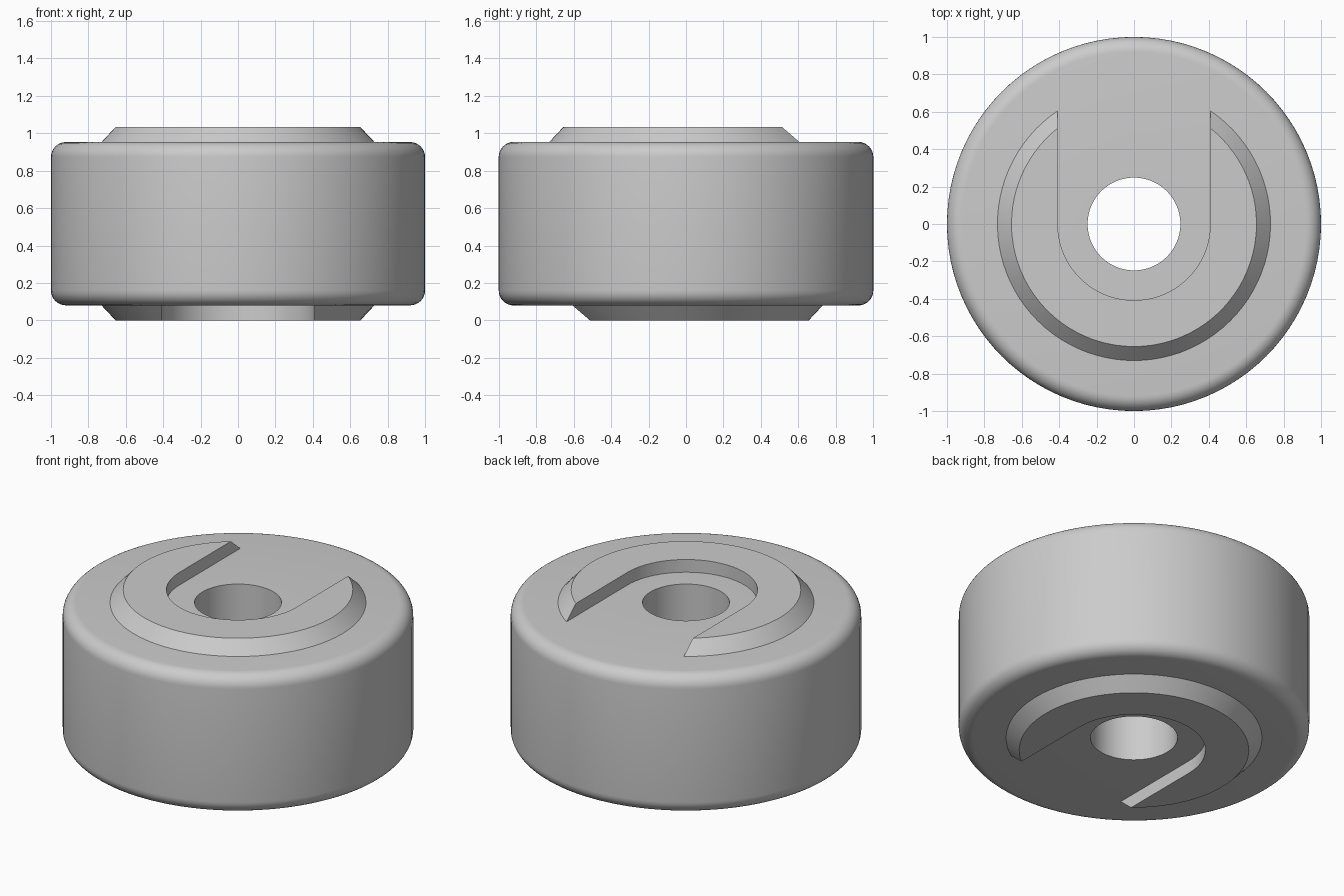
import bpy, bmesh, math
from math import sin, cos, pi

if "Cube" in bpy.data.objects:
    bpy.data.objects.remove(bpy.data.objects["Cube"])

BOT, TOP, HEIGHT = 0.08, 0.953, 1.033   # roller faces and overall height
R, FILLET, BORE = 1.0, 0.08, 0.248
SLOT, R_BASE, R_TIP = 0.408, 0.73, 0.655
SEG = 96

grey = bpy.data.materials.new("light_grey")
grey.diffuse_color = (0.6, 0.6, 0.6, 1)
grey.use_nodes = True
grey.node_tree.nodes["Principled BSDF"].inputs["Base Color"].default_value = grey.diffuse_color


def finish(bm, name):
    bmesh.ops.recalc_face_normals(bm, faces=bm.faces)
    mesh = bpy.data.meshes.new(name)
    bm.to_mesh(mesh)
    bm.free()
    mesh.materials.append(grey)
    ob = bpy.data.objects.new(name, mesh)
    bpy.context.collection.objects.link(ob)
    bpy.ops.object.select_all(action='DESELECT')
    ob.select_set(True)
    bpy.context.view_layer.objects.active = ob
    bpy.ops.object.shade_smooth_by_angle(angle=math.radians(30))
    return ob


# Roller: closed profile with rounded rims and a centre bore, spun about z
def roller():
    arc = [i * pi / 16 for i in range(9)]
    prof = [(BORE, BOT)]
    prof += [(R - FILLET + FILLET * sin(a), BOT + FILLET - FILLET * cos(a)) for a in arc]
    prof += [(R - FILLET + FILLET * cos(a), TOP - FILLET + FILLET * sin(a)) for a in arc]
    prof += [(BORE, TOP)]
    bm = bmesh.new()
    rings = [[bm.verts.new((r * cos(2 * pi * s / SEG), r * sin(2 * pi * s / SEG), z))
              for r, z in prof] for s in range(SEG)]
    n = len(prof)
    for s in range(SEG):
        a, b = rings[s], rings[(s + 1) % SEG]
        for i in range(n):
            j = (i + 1) % n
            bm.faces.new((a[i], b[i], b[j], a[j]))
    finish(bm, "roller_body")


# U-shaped raised collar: bevelled outer arc, straight-sided slot inside
def outline(radius):
    start = math.acos(SLOT / radius)
    sweep = pi + 2 * start
    n = 72
    outer = [(radius * cos(start - sweep * i / n), radius * sin(start - sweep * i / n))
             for i in range(n + 1)]
    inner = [(SLOT * cos(pi + pi * i / 36), SLOT * sin(pi + pi * i / 36)) for i in range(37)]
    return outer + inner


def collar(name, z_base, z_tip, flip):
    bm = bmesh.new()
    low = [bm.verts.new((x, flip * y, z_base)) for x, y in outline(R_BASE)]
    high = [bm.verts.new((x, flip * y, z_tip)) for x, y in outline(R_TIP)]
    n = len(low)
    for i in range(n):
        j = (i + 1) % n
        bm.faces.new((low[i], low[j], high[j], high[i]))
    bm.faces.new(high)
    bm.faces.new(low[::-1])
    finish(bm, name)


roller()
collar("top_collar", TOP, HEIGHT, 1)
collar("bottom_collar", BOT, 0.0, -1)
